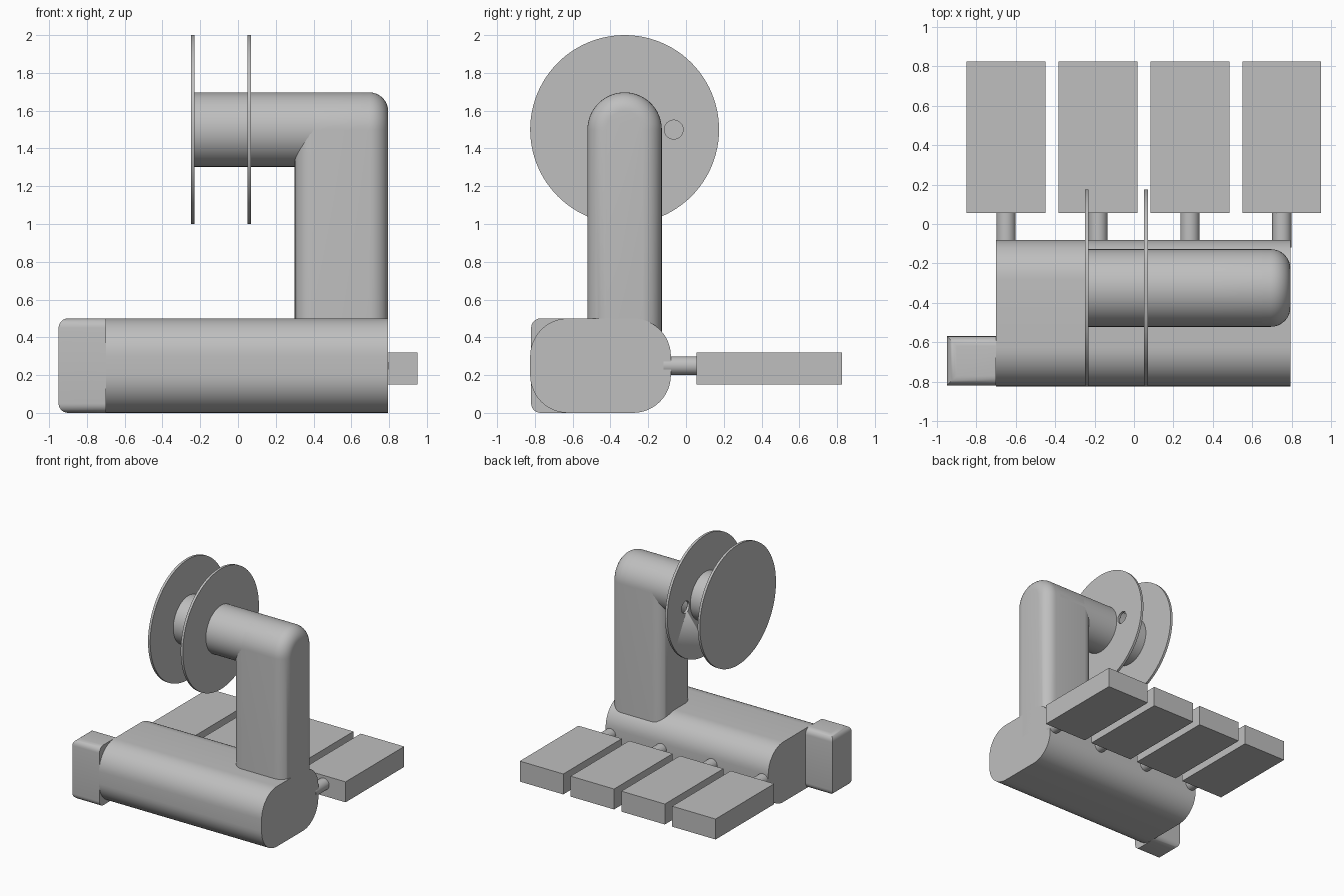
import bpy, bmesh, math
from mathutils import Matrix

cube = bpy.data.objects.get("Cube")
if cube:
    bpy.data.objects.remove(cube, do_unlink=True)

grey = bpy.data.materials.new("plain_grey")
grey.use_nodes = True
GREY = (0.52, 0.52, 0.52, 1)
grey.diffuse_color = GREY
grey.node_tree.nodes["Principled BSDF"].inputs["Base Color"].default_value = GREY


def finish(name, bm):
    """Turn a bmesh into a shaded object with sharp edges kept."""
    bmesh.ops.recalc_face_normals(bm, faces=bm.faces)
    mesh = bpy.data.meshes.new(name)
    bm.to_mesh(mesh)
    bm.free()
    mesh.materials.append(grey)
    obj = bpy.data.objects.new(name, mesh)
    bpy.context.collection.objects.link(obj)
    bpy.ops.object.select_all(action='DESELECT')
    obj.select_set(True)
    bpy.context.view_layer.objects.active = obj
    bpy.ops.object.shade_smooth_by_angle(angle=math.radians(35))
    return obj


def box(lo, hi):
    bm = bmesh.new()
    bmesh.ops.create_cube(bm, size=1)
    for v in bm.verts:
        for i in range(3):
            v.co[i] = hi[i] if v.co[i] > 0 else lo[i]
    return bm


def cylinder(name, axis, start, end, a, b, radius, segments=64):
    """Cylinder along x or y; a and b are its remaining two coordinates."""
    mid = (start + end) / 2
    if axis == 'X':
        place = Matrix.Translation((mid, a, b)) @ Matrix.Rotation(math.pi / 2, 4, 'Y')
    else:
        place = Matrix.Translation((a, mid, b)) @ Matrix.Rotation(math.pi / 2, 4, 'X')
    bm = bmesh.new()
    bmesh.ops.create_cone(bm, cap_ends=True, segments=segments, radius1=radius,
                          radius2=radius, depth=end - start, matrix=place)
    return finish(name, bm)


def extrude_x(profile, x0, x1):
    """Extrude a closed (y, z) profile from x0 to x1."""
    bm = bmesh.new()
    face = bm.faces.new([bm.verts.new((x0, y, z)) for y, z in profile])
    new = bmesh.ops.extrude_face_region(bm, geom=[face])["geom"]
    for v in new:
        if isinstance(v, bmesh.types.BMVert):
            v.co.x = x1
    return bm


def arc(cy, cz, radius, start, end, steps):
    angles = [math.radians(start + (end - start) * i / steps) for i in range(steps + 1)]
    return [(cy + radius * math.cos(t), cz + radius * math.sin(t)) for t in angles]


# Rounded horizontal body
R = 0.2
y0, y1, top = -0.825, -0.08, 0.5
profile = []
for i, (cy, cz) in enumerate([(y1 - R, top - R), (y0 + R, top - R),
                              (y0 + R, R), (y1 - R, R)]):
    profile += arc(cy, cz, R, 90 * i, 90 * i + 90, 12)
finish("body", extrude_x(profile, -0.7, 0.795))

# End block, rounded along the outer top and bottom edges
bm = box((-0.95, -0.82, 0), (-0.7, -0.57, 0.5))
rims = [e for e in bm.edges
        if abs(e.verts[0].co.z - e.verts[1].co.z) < 0.01
        and min(v.co.x for v in e.verts) < -0.9]
bmesh.ops.bevel(bm, geom=rims, offset=0.05, segments=6, profile=0.5, affect='EDGES')
finish("end_block", bm)

# Upright column with an arched top and rounded ends
AY, AZ, AR = -0.325, 1.5, 0.197
profile = arc(AY, AZ, AR, 0, 180, 32) + [(AY - AR, 0.2), (AY + AR, 0.2)]
bm = extrude_x(profile, 0.3, 0.795)
rims = [e for e in bm.edges if abs(e.verts[0].co.x - e.verts[1].co.x) < 0.01]
bmesh.ops.bevel(bm, geom=rims, offset=0.1, segments=8, profile=0.5, affect='EDGES')
finish("column", bm)

# Horizontal arm and the two flanges it carries
cylinder("arm", 'X', -0.24, 0.65, AY, AZ, AR)
cylinder("outer_flange", 'X', -0.25, -0.23, AY, AZ, 0.5, 96)
inner = cylinder("inner_flange", 'X', 0.05, 0.07, AY, AZ, 0.5, 96)

# Small round hole through the inner flange
cutter = cylinder("hole_cutter", 'X', 0, 0.12, -0.065, AZ, 0.05, 32)
cutter.hide_render = True
cut = inner.modifiers.new("hole", 'BOOLEAN')
cut.operation = 'DIFFERENCE'
cut.solver = 'EXACT'
cut.object = cutter
bpy.ops.object.select_all(action='DESELECT')
inner.select_set(True)
bpy.context.view_layer.objects.active = inner
bpy.ops.object.modifier_apply(modifier=cut.name)
bpy.data.objects.remove(cutter, do_unlink=True)

# Row of four pads on short stems at the back
for i in range(4):
    x = -0.65 + i * 0.467
    finish(f"pad_{i + 1}", box((x - 0.2, 0.055, 0.15), (x + 0.2, 0.825, 0.32)))
    cylinder(f"stem_{i + 1}", 'Y', -0.12, 0.07, x, 0.25, 0.049, 32)
